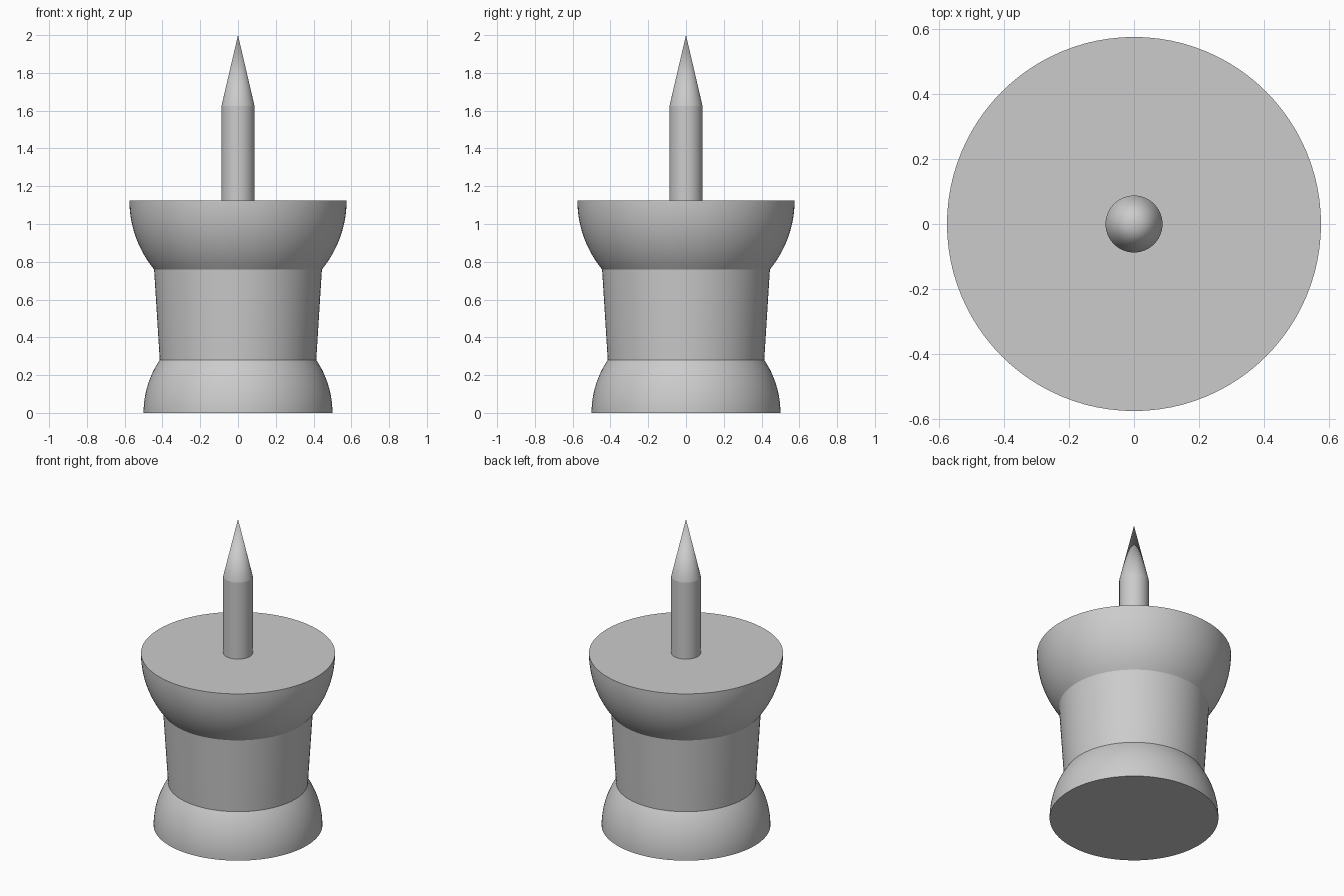
import bpy, bmesh, math

cube = bpy.data.objects.get("Cube")
if cube:
    bpy.data.objects.remove(cube, do_unlink=True)

SEGMENTS = 96

grey = bpy.data.materials.new("plain grey")
grey.use_nodes = True
colour = (0.6, 0.6, 0.6, 1)
grey.diffuse_color = colour
grey.node_tree.nodes["Principled BSDF"].inputs["Base Color"].default_value = colour


def arc(radius, centre, z0, z1, steps=16):
    """Profile points (r, z) on a sphere between two heights."""
    a0, a1 = (math.asin((z - centre) / radius) for z in (z0, z1))
    angles = [a0 + (a1 - a0) * i / steps for i in range(steps + 1)]
    return [(radius * math.cos(a), centre + radius * math.sin(a)) for a in angles]


def lathe(name, profile):
    """Spin an (r, z) profile around the z axis; close any open end."""
    bm = bmesh.new()
    verts = [bm.verts.new((r, 0, z)) for r, z in profile]
    edges = [bm.edges.new(pair) for pair in zip(verts, verts[1:])]
    bmesh.ops.spin(bm, geom=verts + edges, axis=(0, 0, 1), cent=(0, 0, 0),
                   angle=math.tau, steps=SEGMENTS, use_merge=False)
    bmesh.ops.remove_doubles(bm, verts=bm.verts, dist=0.0001)
    bmesh.ops.holes_fill(bm, edges=[e for e in bm.edges if e.is_boundary], sides=0)
    bmesh.ops.recalc_face_normals(bm, faces=bm.faces)
    mesh = bpy.data.meshes.new(name)
    bm.to_mesh(mesh)
    bm.free()
    mesh.materials.append(grey)
    obj = bpy.data.objects.new(name, mesh)
    bpy.context.collection.objects.link(obj)
    bpy.ops.object.select_all(action='DESELECT')
    obj.select_set(True)
    bpy.context.view_layer.objects.active = obj
    bpy.ops.object.shade_smooth_by_angle(angle=math.radians(12))
    return obj


# Handle: rounded foot, tapered grip and wide collar
foot = arc(0.5, 0, 0, 0.28)
collar = arc(0.575, 1.125, 0.76, 1.125)
lathe("foot", foot)
lathe("grip", [foot[-1], collar[0]])
lathe("collar", collar)

# Metal pin with a conical point
lathe("pin", [(0.0875, 1.125), (0.0875, 1.625), (0, 2)])
